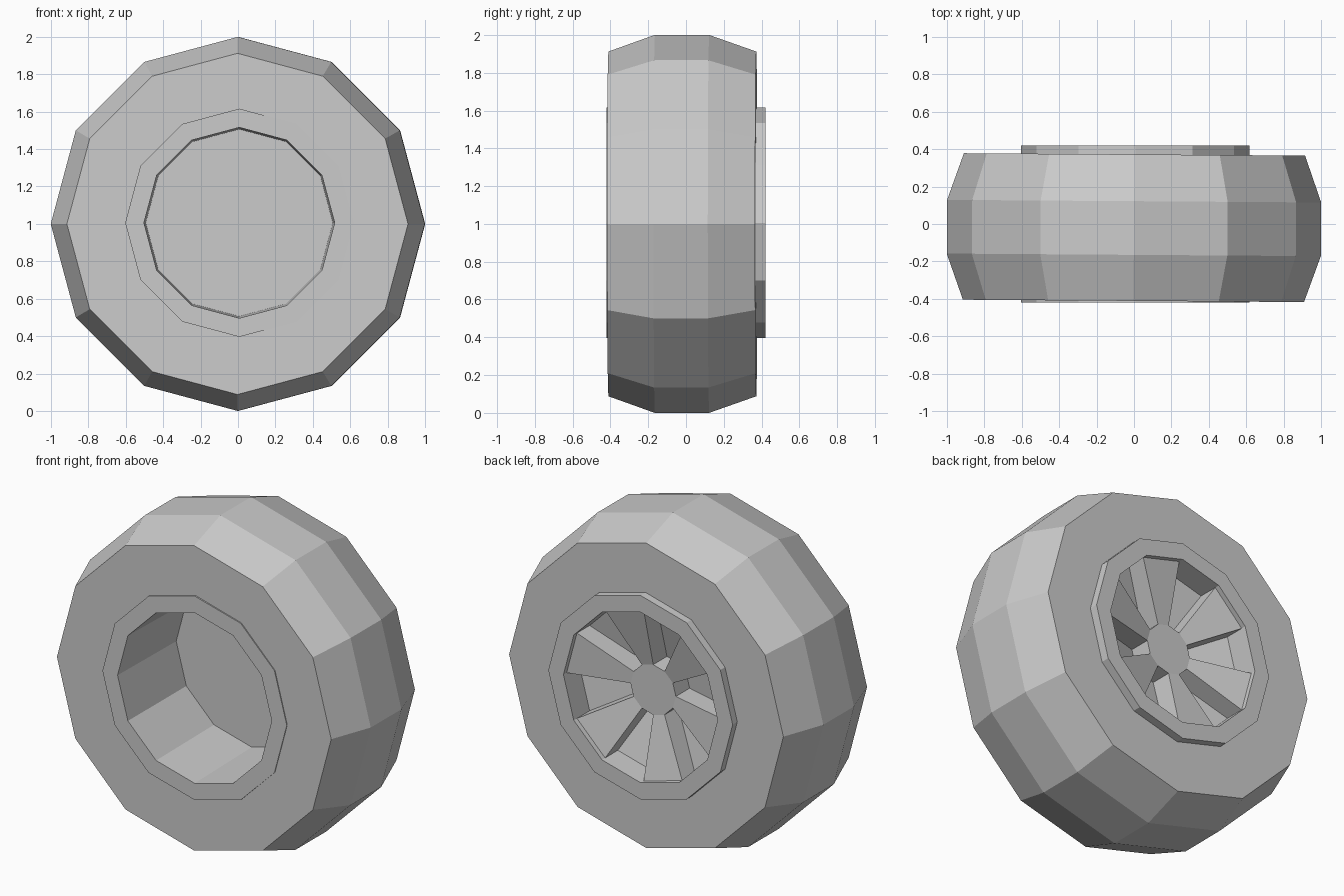
import bpy, bmesh, math

if "Cube" in bpy.data.objects:
    bpy.data.objects.remove(bpy.data.objects["Cube"])

N = 12  # sides of every round part


def pt(r, y, k):
    a = math.tau * (k % N) / N
    return (-r * math.sin(a), y, r * math.cos(a))


def lathe_faces(profile, k):
    """Quads of one sector for an (r, y) profile around the y axis."""
    return [[pt(r0, y0, k), pt(r1, y1, k), pt(r1, y1, k + 1), pt(r0, y0, k + 1)]
            for (r0, y0), (r1, y1) in zip(profile, profile[1:])]


def build(name, faces, location, turn=0.0):
    bm = bmesh.new()
    for f in faces:
        bm.faces.new([bm.verts.new(p) for p in f])
    bmesh.ops.remove_doubles(bm, verts=bm.verts, dist=1e-4)
    bmesh.ops.recalc_face_normals(bm, faces=bm.faces)
    mesh = bpy.data.meshes.new(name)
    bm.to_mesh(mesh)
    bm.free()
    ob = bpy.data.objects.new(name, mesh)
    ob.location = location
    ob.rotation_euler.z = turn
    bpy.context.collection.objects.link(ob)
    return ob


# Tire: bulged tread with flat side walls, sitting very slightly askew
tire_profile = [(0.59, -0.411), (0.912, -0.411), (1.0, -0.165), (1.0, 0.122),
                (0.912, 0.372), (0.59, 0.372), (0.59, -0.411)]
tire = [f for k in range(N) for f in lathe_faces(tire_profile, k)]
build("tire", tire, (0, 0, 1), -0.007)

# Rim: deep front recess, raised back lip, dished spokes alternating with pockets
HOLE, HUB, LIP, HUB_Y = 0.51, 0.15, 0.42, 0.30
SPOKE, POCKET = (0.39, HUB_Y), (0.27, 0.17)  # depth at lip, depth at hub
rim = [[pt(0.5, 0.12, k) for k in range(N)],
       [pt(HUB, HUB_Y, k) for k in range(N)]]
shell = [(0.5, 0.12), (HOLE, -0.42), (0.61, -0.42), (0.61, LIP), (HOLE, LIP), (HOLE, SPOKE[0])]
for k in range(N):
    rim += lathe_faces(shell, k)
    if k % 2:   # spoke
        rim += lathe_faces([(HOLE, SPOKE[0]), (HUB, SPOKE[1])], k)
    else:       # pocket with outer wall, floor and hub wall
        rim += lathe_faces([(HOLE, SPOKE[0]), (HOLE, POCKET[0]),
                            (HUB, POCKET[1]), (HUB, HUB_Y)], k)
    # spoke side wall
    rim.append([pt(HOLE, SPOKE[0], k), pt(HOLE, POCKET[0], k),
                pt(HUB, POCKET[1], k), pt(HUB, SPOKE[1], k)])
build("rim", rim, (0.007, 0, 1.006))
